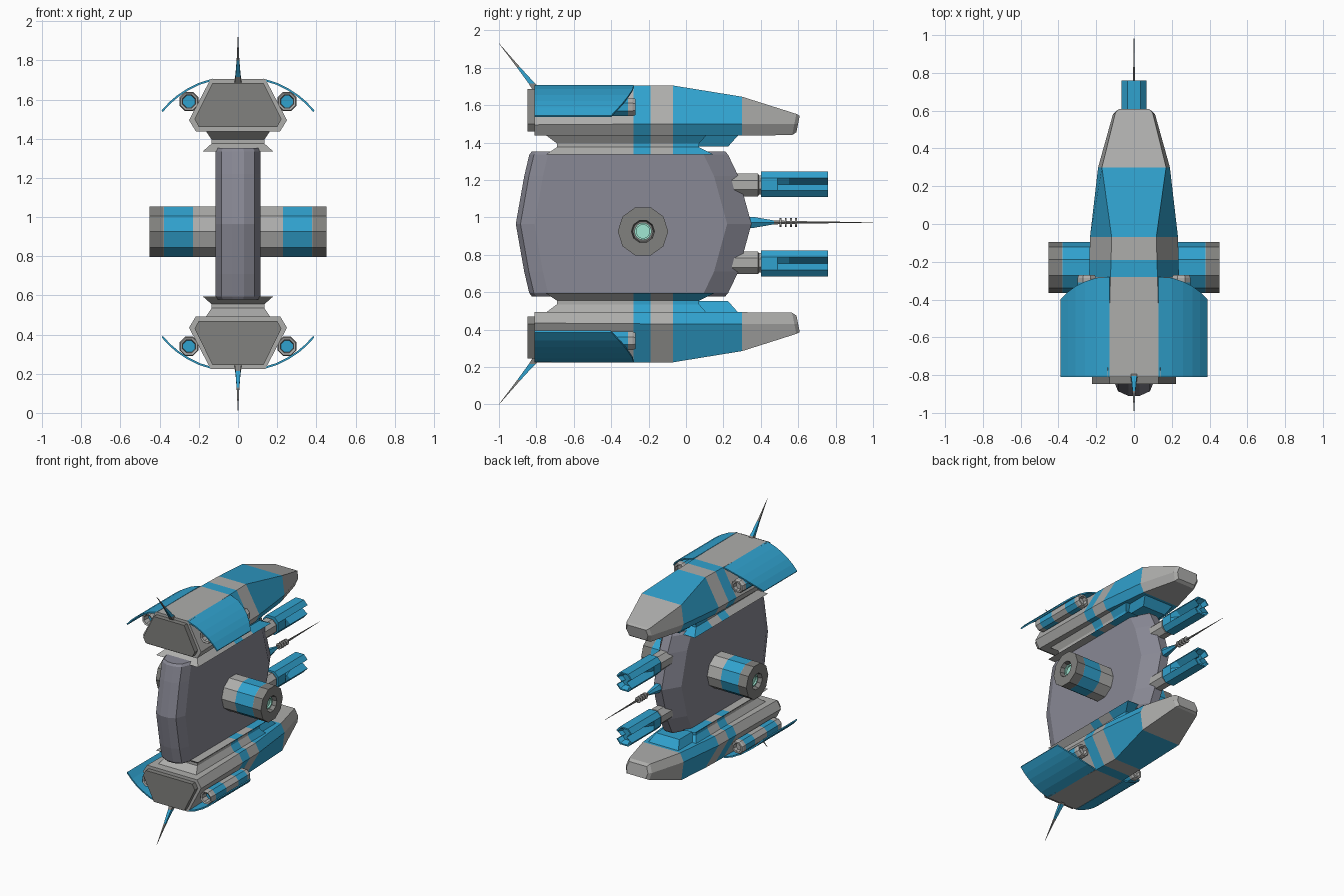
import bpy, bmesh
from math import cos, sin, pi
from mathutils import Vector

if "Cube" in bpy.data.objects:
    bpy.data.objects.remove(bpy.data.objects["Cube"])

MID = 0.965  # height of the mirror plane between upper and lower halves


def mat(name, r, g, b):
    m = bpy.data.materials.new(name)
    m.diffuse_color = (r, g, b, 1)
    m.use_nodes = True
    m.node_tree.nodes["Principled BSDF"].inputs["Base Color"].default_value = m.diffuse_color
    return m


GREY = mat("light_grey", 0.42, 0.42, 0.41)
BLUE = mat("blue", 0.03, 0.36, 0.62)
DARK = mat("dark_grey", 0.22, 0.22, 0.21)
HULL = mat("hull_grey", 0.25, 0.25, 0.30)
MINT = mat("mint", 0.35, 0.80, 0.65)


def loft(rings):
    """Skin a list of equal-length point rings and cap both ends."""
    bm = bmesh.new()
    vs = [[bm.verts.new(p) for p in ring] for ring in rings]
    n = len(vs[0])
    for a, b in zip(vs, vs[1:]):
        for i in range(n):
            j = (i + 1) % n
            bm.faces.new((a[i], a[j], b[j], b[i]))
    bm.faces.new(vs[0])
    bm.faces.new(vs[-1])
    return bm


def lathe(start, direction, profile, n, turn=0.0):
    """n-sided tube along a direction; profile holds (distance, radius)."""
    d = Vector(direction).normalized()
    u = Vector((0, 1, 0)) if abs(d.x) > 0.9 else Vector((1, 0, 0))
    w = d.cross(u)
    return loft([[Vector(start) + d * t + (u * cos(2 * pi * i / n + turn) + w * sin(2 * pi * i / n + turn)) * r
                  for i in range(n)] for t, r in profile])


def full(half, y):
    """Mirror a half cross-section of (x, z) into a closed ring at y."""
    return [(x, y, z) for x, z in half] + [(-x, y, z) for x, z in reversed(half)]


def finish(name, bm, base=GREY, bands=(), axis=1, paint=BLUE, mx=False, mz=False):
    """Paint bands along an axis, then write the object and its mirrored copies."""
    bmesh.ops.recalc_face_normals(bm, faces=bm.faces)
    no = Vector([1.0 if i == axis else 0.0 for i in range(3)])
    for c in {c for band in bands for c in band}:
        bmesh.ops.bisect_plane(bm, geom=bm.verts[:] + bm.edges[:] + bm.faces[:],
                               dist=1e-5, plane_co=no * c, plane_no=no)
    for f in bm.faces:
        c = f.calc_center_median()[axis]
        f.material_index = int(any(lo < c < hi for lo, hi in bands))
    for sx in ((1, -1) if mx else (1,)):
        for sz in ((1, -1) if mz else (1,)):
            part = bm.copy()
            for v in part.verts:
                v.co.x *= sx
                v.co.z = MID + (v.co.z - MID) * sz
            if sx * sz < 0:
                bmesh.ops.reverse_faces(part, faces=part.faces)
            label = name + (("_right" if sx > 0 else "_left") if mx else "") \
                + (("_upper" if sz > 0 else "_lower") if mz else "")
            me = bpy.data.meshes.new(label)
            part.to_mesh(me)
            part.free()
            me.materials.append(base)
            me.materials.append(paint)
            bpy.context.collection.objects.link(bpy.data.objects.new(label, me))
    bm.free()


# Central hull: thin slab lofted upward
levels = [(1.352, -0.825, 0.21, 0.9), (1.335, -0.838, 0.225, 1), (1.22, -0.865, 0.28, 1), (0.965, -0.91, 0.35, 1)]
levels += [(2 * MID - z, a, b, s) for z, a, b, s in levels[-2::-1]]
rings = []
for z, a, b, s in levels:
    half = [(0.03, a), (0.085, a + 0.025), (0.115, a + 0.1), (0.115, b - 0.13), (0.035, b)]
    rings.append([(x * s, y, z) for x, y in half] + [(-x * s, y, z) for x, y in reversed(half)])
finish("central_hull", loft(rings), HULL)

# Side engines with recessed ends
finish("side_engine", lathe((0, -0.23, 0.925), (1, 0, 0),
       [(0.08, 0.135), (0.38, 0.135)], 10), GREY, [(0.23, 0.379)], 0, mx=True)
finish("engine_end", lathe((0, -0.23, 0.925), (1, 0, 0),
       [(0.38, 0.135), (0.452, 0.135), (0.452, 0.062), (0.41, 0.055)], 10), DARK, mx=True)
finish("engine_glow_ring", lathe((0, -0.23, 0.925), (1, 0, 0),
       [(0.40, 0.046), (0.425, 0.046), (0.425, 0.036), (0.412, 0.036)], 16), MINT, mx=True)

# Long pods above and below
STRIPES = [(-0.28, -0.19), (-0.07, 0.30)]
pod = [full([(0.14, 1.705), (0.25, 1.495), (0.215, 1.437)], -0.81),
       full([(0.118, 1.705), (0.233, 1.50), (0.20, 1.437)], -0.07),
       full([(0.17, 1.645), (0.19, 1.50), (0.16, 1.437)], 0.30),
       full([(0.098, 1.553), (0.112, 1.50), (0.09, 1.44)], 0.59),
       full([(0.08, 1.543), (0.092, 1.50), (0.075, 1.455)], 0.61)]
for k in (3, 4):
    pod[k] = [(x, y - (1.553 - z) * 0.2, z) for x, y, z in pod[k]]
finish("pod", loft(pod), GREY, STRIPES, mz=True)
cap = [(0.13, 1.685), (0.222, 1.50), (0.2, 1.46)]
finish("pod_end_cap", loft([full(cap, -0.848), full(cap, -0.80)]), DARK, mz=True)

# Waisted necks joining pods to hull, plus forward blocks
neck = [(0.18, -0.75, 0.15, 1.335), (0.135, -0.69, 0.07, 1.375),
        (0.135, -0.69, 0.07, 1.395), (0.165, -0.75, 0.11, 1.44)]
finish("neck", loft([[(x, a, z), (x, b, z), (-x, b, z), (-x, a, z)] for x, a, b, z in neck]),
       GREY, STRIPES, mz=True)
block = [(0.10, -0.05, 0.225, 1.378), (0.13, -0.05, 0.28, 1.44)]
finish("neck_block", loft([[(x, a, z), (x, b, z), (-x, b, z), (-x, a, z)] for x, a, b, z in block]),
       BLUE, mz=True)

# Curved wing panels
wing = [(0.13, 1.707, -0.28), (0.20, 1.685, -0.285), (0.26, 1.655, -0.305),
        (0.31, 1.622, -0.33), (0.35, 1.588, -0.36), (0.39, 1.545, -0.40)]
finish("wing_panel", loft([[(x, -0.81, z), (x, y, z), (x - 0.005, y, z - 0.009), (x - 0.005, -0.81, z - 0.009)]
                           for x, z, y in wing]), BLUE, mx=True, mz=True)

# Small thruster tubes under the wings
finish("thruster_tube", lathe((0.25, 0, 1.59), (0, 1, 0),
       [(-0.70, 0.032), (-0.75, 0.036), (-0.755, 0.048), (-0.74, 0.053), (-0.285, 0.053),
        (-0.27, 0.046), (-0.27, 0.033), (-0.30, 0.03)], 8, pi / 8),
       GREY, [(-0.70, -0.57), (-0.42, -0.31)], mx=True, mz=True)

# Forward guns: grey mount, blue barrel grooved along both sides
GUN_Z = 1.177
finish("gun_mount", lathe((0, 0, GUN_Z - 0.004), (0, 1, 0),
       [(0.20, 0.066), (0.385, 0.066), (0.39, 0.056), (0.41, 0.056)], 8, pi / 8), GREY, mz=True)
barrel = []
for y, m in ((0.40, 0.066), (0.49, 0.066), (0.55, 0.022), (0.76, 0.022)):
    barrel.append(full([(a, GUN_Z + b) for a, b in
                        [(0.035, 0.069), (0.066, 0.034), (m, 0), (0.066, -0.034), (0.035, -0.069)]], y))
barrel.append([(x * 0.6, 0.72, GUN_Z + (z - GUN_Z) * 0.6) for x, y, z in barrel[-1]])
barrel.insert(-1, [(x * 0.85, 0.76, GUN_Z + (z - GUN_Z) * 0.85) for x, y, z in barrel[-2]])
finish("gun_barrel", loft(barrel), BLUE, mz=True)

# Nose probe with rings
finish("nose_probe", lathe((0, 0, 0.973), (0, 1, 0),
       [(0.30, 0.036), (0.36, 0.034), (0.47, 0.012), (0.60, 0.008), (1.0, 0.001)], 6),
       DARK, [(0.29, 0.47)])
for k in range(4):
    finish(f"probe_ring_{k + 1}", lathe((0, 0.5 + k * 0.028, 0.973), (0, 1, 0),
           [(0, 0.024), (0.01, 0.024)], 8), GREY)

# Tail spikes
finish("tail_spike", lathe((0, -0.80, 1.685), (0, -0.20, 0.245),
       [(0, 0.026), (0.05, 0.018), (0.16, 0.009), (0.316, 0.001)], 4, pi / 4),
       DARK, [(1.715, 1.80)], 2, mz=True)
